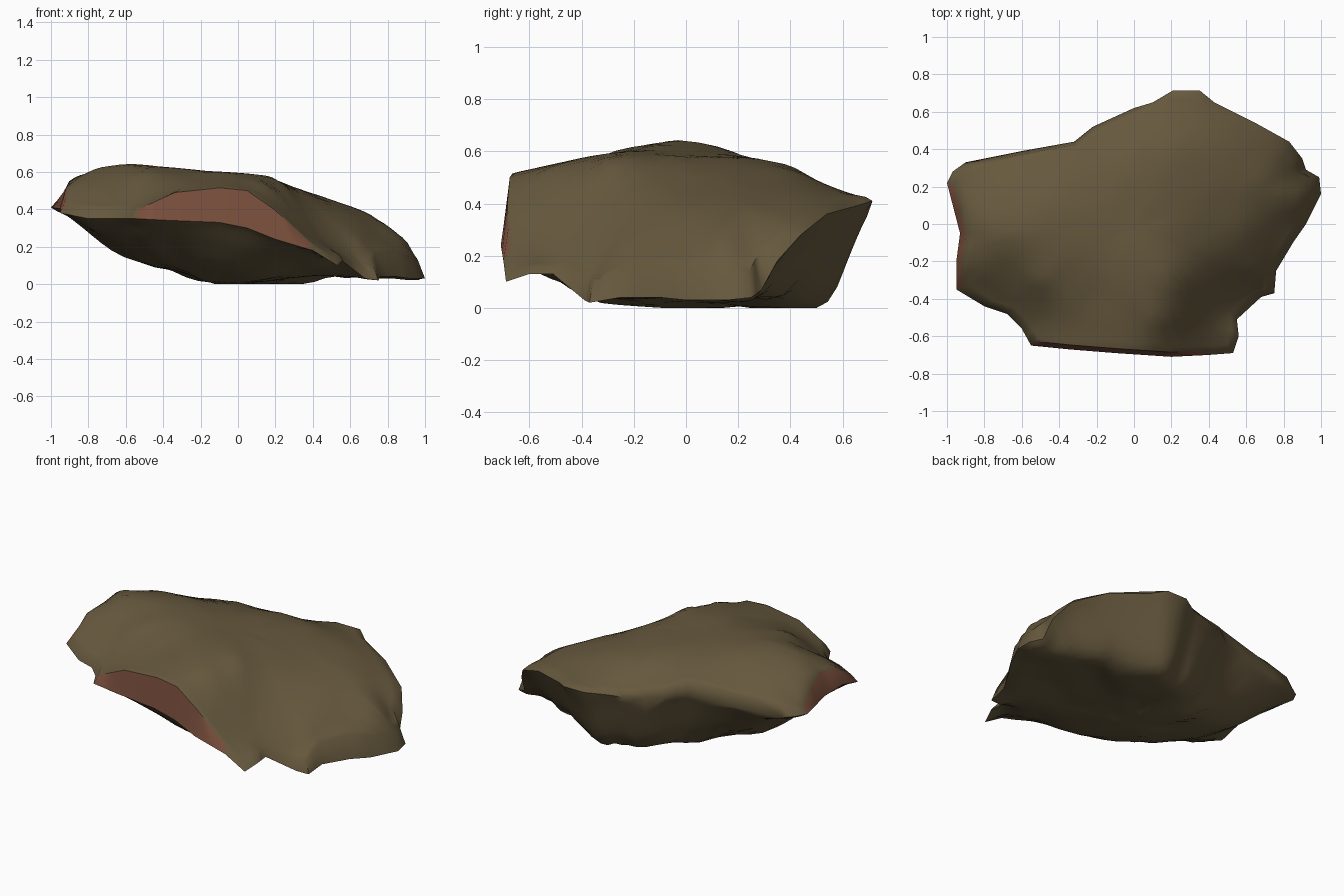
import bpy, bmesh
from mathutils import Vector, noise

if "Cube" in bpy.data.objects:
    bpy.data.objects.remove(bpy.data.objects["Cube"])

# Rim columns: x, y, upper edge height, lower edge height
RIM = [
    (-1, .22, .45, .41), (-.97, .28, .46, .41), (-.9, .33, .47, .40), (-.6, .39, .49, .41),
    (-.32, .44, .52, .44), (-.22, .52, .475, .42), (0, .62, .43, .40), (.1, .65, .43, .40),
    (.21, .715, .425, .41), (.35, .715, .425, .41), (.43, .65, .42, .39), (.65, .54, .38, .36),
    (.83, .44, .31, .28), (.9, .35, .25, .18), (.92, .29, .21, .07), (.99, .25, .14, .04),
    (1, .16, .12, .03), (.92, 0, .16, .03), (.85, -.1, .18, .04), (.76, -.25, .16, .04),
    (.75, -.37, .1, .02), (.68, -.39, .1, .03), (.55, -.51, .16, .13), (.56, -.6, .16, .13),
    (.53, -.69, .14, .1), (.4, -.7, .22, .18), (.2, -.71, .40, .24), (.05, -.70, .5, .30),
    (-.1, -.69, .515, .33), (-.35, -.67, .49, .34), (-.55, -.65, .40, .35), (-.6, -.56, .40, .35),
    (-.68, -.48, .41, .35), (-.8, -.44, .41, .35), (-.95, -.35, .42, .38), (-.95, -.2, .52, .42),
    (-.93, -.05, .54, .40)]
RED = {25, 26, 27, 28, 29, 34, 35, 36}      # rim spans with broken red faces

# Shaping points inside the rim: x, y, height
TOP = [(-.87, .05, .58), (-.75, -.05, .62), (-.6, -.05, .64), (-.4, -.05, .63), (-.5, -.3, .59),
       (-.5, .12, .62), (-.2, .05, .60), (0, 0, .585), (.2, 0, .56), (.2, .2, .55),
       (.2, .42, .52), (0, .4, .545), (-.35, .25, .575), (-.7, .2, .57), (-.2, -.4, .56),
       (0, -.5, .55), (.22, -.3, .55), (.17, -.5, .52), (.4, .1, .475), (.45, .4, .46),
       (.7, .25, .375), (.8, .15, .31), (.62, 0, .37), (.5, -.2, .36), (.4, -.4, .32),
       (.65, -.25, .23), (.3, -.55, .35), (.9, .15, .23), (.3, .6, .445), (-.68, -.27, .53),
       (-.8, -.25, .53)]
BOTTOM = [(0, 0, .0), (-.15, -.1, .005), (.1, -.3, .02), (-.1, .33, .03), (.1, .2, .015),
          (.3, .1, .045), (.3, -.12, .045), (.55, 0, .055), (.75, .1, .05), (.5, .25, .055),
          (.2, .57, .06), (.3, .53, .055), (.4, .48, .055), (.6, .38, .05), (.76, .29, .05),
          (0, .5, .07), (-.15, .41, .08), (-.3, .3, .09), (-.3, 0, .07), (-.5, -.1, .12),
          (-.62, .1, .15), (-.6, .27, .21), (-.8, 0, .28), (-.3, -.35, .13), (-.1, -.43, .10),
          (-.5, -.45, .24), (.2, -.42, .06), (0, -.57, .2), (-.3, -.58, .28), (.4, -.55, .13),
          (.5, -.35, .055), (-.8, -.3, .3)]


def surface(points):
    """Height function passing through every (x, y, z) point."""
    n = len(points)
    dist = lambda a, b: ((a[0] - b[0]) ** 2 + (a[1] - b[1]) ** 2 + .0004) ** .5
    m = [[dist(p, q) for q in points] + [1, p[2]] for p in points]
    m.append([1] * n + [0, 0])
    for c in range(n + 1):
        k = max(range(c, n + 1), key=lambda r: abs(m[r][c]))
        m[c], m[k] = m[k], m[c]
        m[c] = [v / m[c][c] for v in m[c]]
        for r in range(n + 1):
            if r != c and m[r][c]:
                f = m[r][c]
                m[r] = [a - f * b for a, b in zip(m[r], m[c])]
    w = [row[-1] for row in m]
    return lambda x, y: w[n] + sum(w[i] * dist((x, y), points[i]) for i in range(n))


def material(name, rgb):
    mat = bpy.data.materials.new(name)
    mat.diffuse_color = (*rgb, 1)
    mat.use_nodes = True
    mat.node_tree.nodes["Principled BSDF"].inputs["Base Color"].default_value = mat.diffuse_color
    return mat


# Split each rim span in two
SUB = 2
cols = [Vector(a).lerp(Vector(b), k / SUB)
        for a, b in zip(RIM, RIM[1:] + RIM[:1]) for k in range(SUB)]
INSET = .965
upper = [(c[0] * INSET, c[1] * INSET, c[2]) for c in cols]
lower = [(c[0], c[1], c[3]) for c in cols]

bm = bmesh.new()


def join(ring_a, ring_b, red=False):
    n = len(ring_a)
    for i in range(n):
        j = (i + 1) % n
        f = bm.faces.new((ring_a[i], ring_a[j], ring_b[j], ring_b[i]))
        f.material_index = 1 if red and i // SUB in RED else 0


def cap(edge, inner, rough):
    """Fill one side of the rock with shrinking rings that follow the height function."""
    height = surface(edge[::SUB] + inner)
    first = prev = [bm.verts.new(p) for p in edge]
    for s in (.97, .94, .91, .88, .85, .81, .76, .7, .63, .55, .46, .36, .25, .13):
        ring = []
        for x, y, z in edge:
            x, y = x * s, y * s
            bump = rough * noise.noise(Vector((x * 6, y * 6, 0)))
            ring.append(bm.verts.new((x, y, max(0, height(x, y) + bump))))
        join(prev, ring)
        prev = ring
    mid = bm.verts.new((0, 0, height(0, 0)))
    for i in range(len(prev)):
        bm.faces.new((prev[i], prev[(i + 1) % len(prev)], mid))
    return first


# Top, underside and the broken band between them
top_edge = cap(upper, TOP, .006)
low_edge = cap(lower, BOTTOM, .015)
join(low_edge, top_edge, red=True)
bmesh.ops.recalc_face_normals(bm, faces=bm.faces)

mesh = bpy.data.meshes.new("rock")
bm.to_mesh(mesh)
bm.free()
rock = bpy.data.objects.new("rock", mesh)
bpy.context.collection.objects.link(rock)
mesh.materials.append(material("brown stone", (.132, .098, .047)))
mesh.materials.append(material("red broken stone", (.19, .077, .045)))
bpy.context.view_layer.objects.active = rock
rock.select_set(True)
bpy.ops.object.shade_smooth_by_angle(angle=.9)
